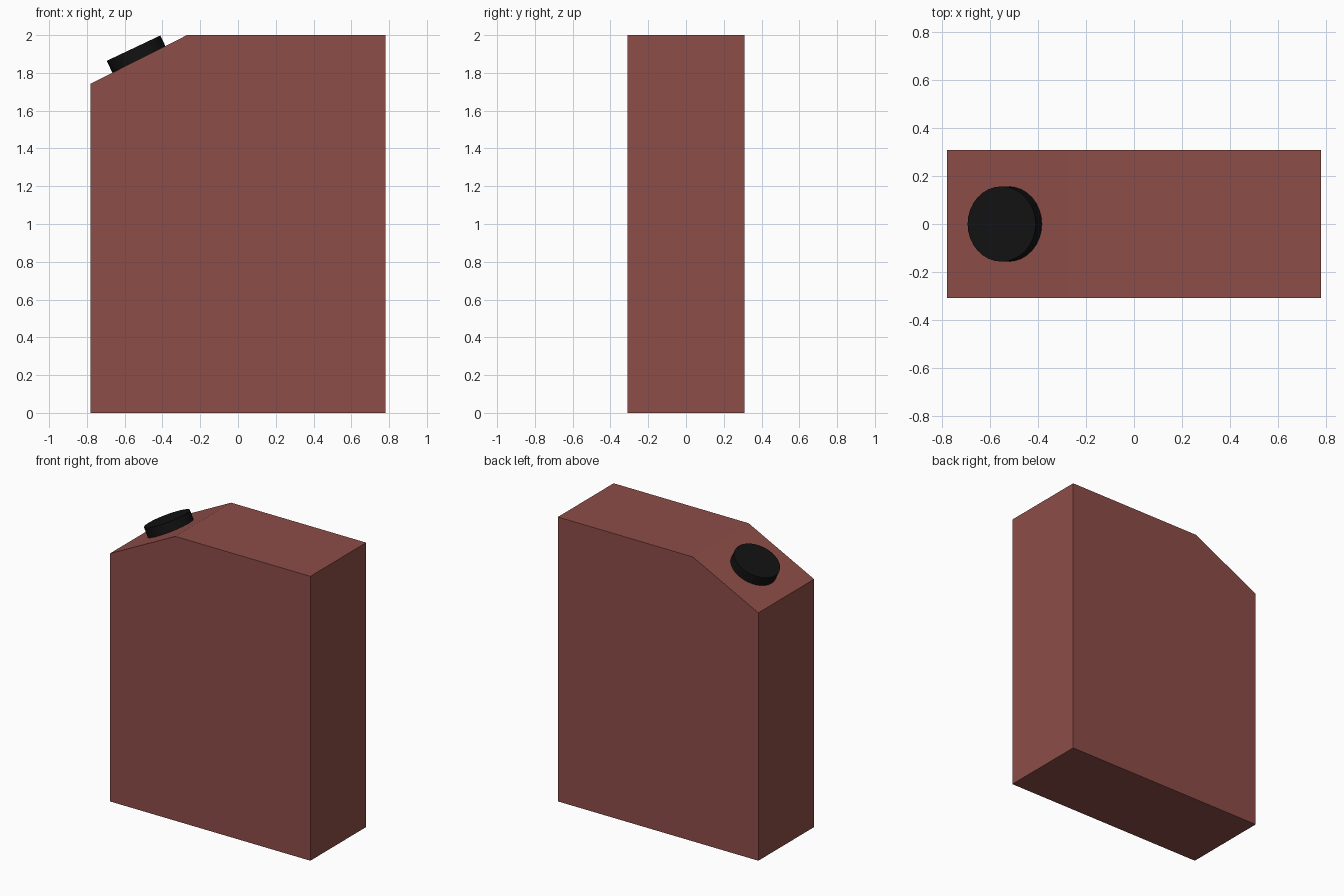
import bpy, bmesh, math
from mathutils import Matrix, Vector

if "Cube" in bpy.data.objects:
    bpy.data.objects.remove(bpy.data.objects["Cube"])


def material(name, color):
    m = bpy.data.materials.new(name)
    m.diffuse_color = color
    m.use_nodes = True
    m.node_tree.nodes["Principled BSDF"].inputs["Base Color"].default_value = m.diffuse_color
    return m


def make_object(name, bm, mat):
    bmesh.ops.recalc_face_normals(bm, faces=bm.faces)
    mesh = bpy.data.meshes.new(name)
    bm.to_mesh(mesh)
    bm.free()
    obj = bpy.data.objects.new(name, mesh)
    bpy.context.collection.objects.link(obj)
    mesh.materials.append(mat)
    return obj


red = material("dull_red", (0.27, 0.075, 0.065, 1))
black = material("black", (0.006, 0.006, 0.006, 1))

# Canister body: side profile with a sloped shoulder, extruded in depth
half_depth = 0.31
profile = [(-0.78, 0), (0.78, 0), (0.78, 2), (-0.27, 2), (-0.78, 1.743)]
bm = bmesh.new()
face = bm.faces.new([bm.verts.new((x, -half_depth, z)) for x, z in profile])
ext = bmesh.ops.extrude_face_region(bm, geom=[face])
verts = [g for g in ext["geom"] if isinstance(g, bmesh.types.BMVert)]
bmesh.ops.translate(bm, verts=verts, vec=(0, 2 * half_depth, 0))
make_object("canister_body", bm, red)

# Screw cap: short cylinder sitting square on the sloped shoulder
tilt = math.radians(25.3)
height = 0.08
axis = Vector((-math.sin(tilt), 0, math.cos(tilt)))
center = Vector((-0.553, 0, 1.931)) - axis * height / 2
bm = bmesh.new()
bmesh.ops.create_cone(
    bm, cap_ends=True, segments=32, radius1=0.157, radius2=0.157, depth=height,
    matrix=Matrix.Translation(center) @ Matrix.Rotation(-tilt, 4, 'Y'))
make_object("screw_cap", bm, black)
